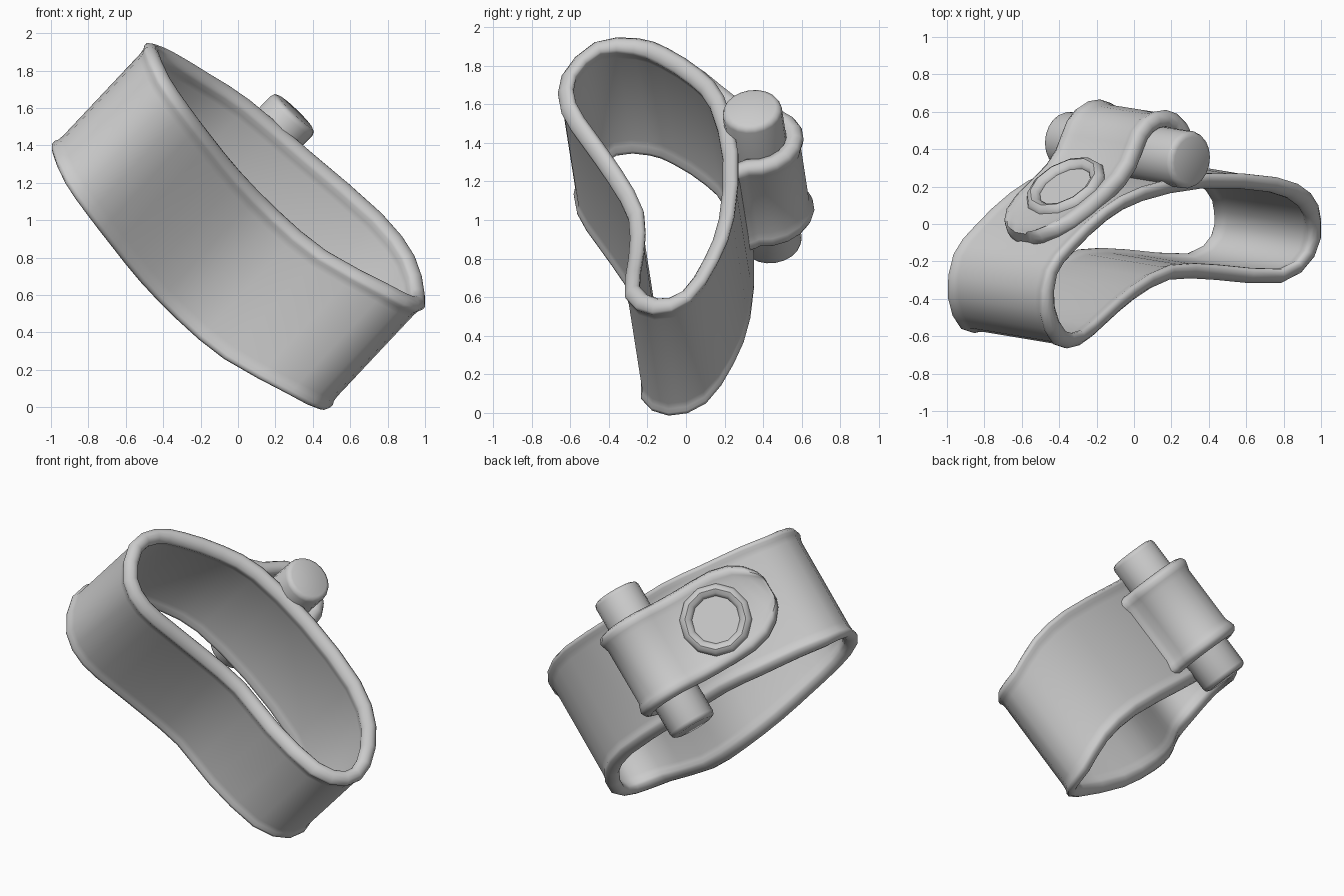
import bpy, bmesh, math
from mathutils import Vector

if "Cube" in bpy.data.objects:
    bpy.data.objects.remove(bpy.data.objects["Cube"])

# Shared frame: A = band width / pin axis, U = along the back wall, N = outward
A = Vector((.69, -.11, .715)).normalized()
U = Vector((.735, .11, -.668))
U = (U - A * U.dot(A)).normalized()
N = A.cross(U)
O = Vector((-.035, .395, 1.225))          # middle of the pin


def place(u, n, s):
    return O + U * u + N * n + A * s


def make(name, verts, faces, angle):
    me = bpy.data.meshes.new(name)
    me.from_pydata([tuple(v) for v in verts], [], faces)
    bm = bmesh.new()
    bm.from_mesh(me)
    bmesh.ops.recalc_face_normals(bm, faces=bm.faces)
    bm.to_mesh(me)
    bm.free()
    ob = bpy.data.objects.new(name, me)
    bpy.context.collection.objects.link(ob)
    bpy.ops.object.select_all(action='DESELECT')
    ob.select_set(True)
    bpy.context.view_layer.objects.active = ob
    bpy.ops.object.shade_smooth_by_angle(angle=math.radians(angle))
    return ob


def skin(rows, k, closed):
    """Quads between consecutive closed sections of k points."""
    faces = []
    for i in range(rows if closed else rows - 1):
        j = (i + 1) % rows
        faces += [(i*k+m, i*k+(m+1) % k, j*k+(m+1) % k, j*k+m) for m in range(k)]
    if not closed:
        faces += [list(range(k)), list(range((rows - 1) * k, rows * k))]
    return faces


def lathe(name, profile, center, axis, side, seg):
    """Revolve an open (radius, height) profile and cap both ends."""
    other = axis.cross(side)
    verts, k = [], len(profile)
    for i in range(seg):
        t = 2 * math.pi * i / seg
        d = side * math.cos(t) + other * math.sin(t)
        verts += [center + d * r + axis * h for r, h in profile]
    faces = [f for f in skin(seg, k, True) if abs(f[0] - f[1]) == 1]
    faces += [[i*k for i in range(seg)], [i*k+k-1 for i in range(seg)]]
    return make(name, verts, faces, 50)


# Band: lipped wall section swept round the rim loop
pts = [Vector(p) for p in [
    (-.455, -.46, 1.90), (-.435, -.26, 1.91), (-.33, -.12, 1.86), (-.15, .05, 1.75),
    (.05, .16, 1.62), (.38, .23, 1.34), (.75, .21, 1.02), (.92, .13, .80),
    (.97, 0, .61), (.945, -.16, .56), (.79, -.28, .635), (.45, -.26, .82),
    (.20, -.26, 1.03), (0, -.37, 1.235), (-.15, -.50, 1.42), (-.28, -.61, 1.59),
    (-.39, -.61, 1.75)]]
rim, n = [], len(pts)
for i in range(n):                       # one in-between point per span
    a, b, c, d = (pts[(i + o) % n] for o in (-1, 0, 1, 2))
    rim += [b, (b + c) * .5625 - (a + d) * .0625]
n = len(rim)
center = sum(rim, Vector()) / n
B = sum((rim[i].cross(rim[(i + 1) % n]) for i in range(n)), Vector()).normalized()
offset = Vector((.51, -.085, .542))
half = [(.10, .03), (.055, .034), (.03, .044), (.005, .044), (-.02, .022), (-.028, 0),
        (-.02, -.025), (.005, -.045), (.03, -.046), (.07, -.033), (.11, -.025)]
section = half + [(1 - t, w) for t, w in reversed(half)]
verts = []
for i, p in enumerate(rim):
    tan = (rim[(i + 1) % n] - p).normalized() + (p - rim[i - 1]).normalized()
    out = tan.cross(B).normalized()
    verts += [p - offset * t + out * w for t, w in section]
make("band", verts, skin(n, len(section), True), 80)

# Strap: rounded tab ramping up the wall, wrapped over the pin; (u, n, half width)
path = [(-.775, -.385, .08), (-.76, -.375, .13), (-.71, -.345, .20), (-.64, -.30, .255),
        (-.54, -.24, .285), (-.42, -.17, .29), (-.31, -.10, .29), (-.235, -.025, .29)]
path += [(.195 * math.cos(math.radians(d)), .195 * math.sin(math.radians(d)), .29)
         for d in range(160, -21, -20)]
path += [(.195, -.10, .29), (.205, -.15, .29)]
# Cross-section with a rounded bead on both edges: (inset from edge, height)
bead = [(.10, .03), (.065, .042), (.035, .05), (.008, .035), (-.005, 0),
        (.008, -.035), (.035, -.045), (.10, -.03)]
verts = []
for i, (u, h, w) in enumerate(path):
    p, q = path[max(i - 1, 0)], path[min(i + 1, len(path) - 1)]
    t = Vector((q[0] - p[0], q[1] - p[1])).normalized()
    f = min(1, w / .2)
    row = [(w - s * f, r) for s, r in bead]
    row += [(-s, r) for s, r in reversed(row)]
    verts += [place(u - t.y * r, h + t.x * r, s) for s, r in row]
make("strap", verts, skin(len(path), 2 * len(bead), False), 60)

# Pin through the strap loop
L, R = .495, .155
pin = [(R - .03, -L), (R - .008, -L + .01), (R, -L + .03),
       (R, L - .03), (R - .008, L - .01), (R - .03, L)]
lathe("pin", pin, O, A, U, 20)

# Stud: raised ring and sunken disc on the tab
axis = (N - U * .68).normalized()
ring = [(.23, -.02), (.23, .045), (.217, .07), (.192, .082), (.167, .07), (.153, .055),
        (.151, .045)]
lathe("stud_ring", ring, place(-.435, -.185, 0), axis, A, 12)
